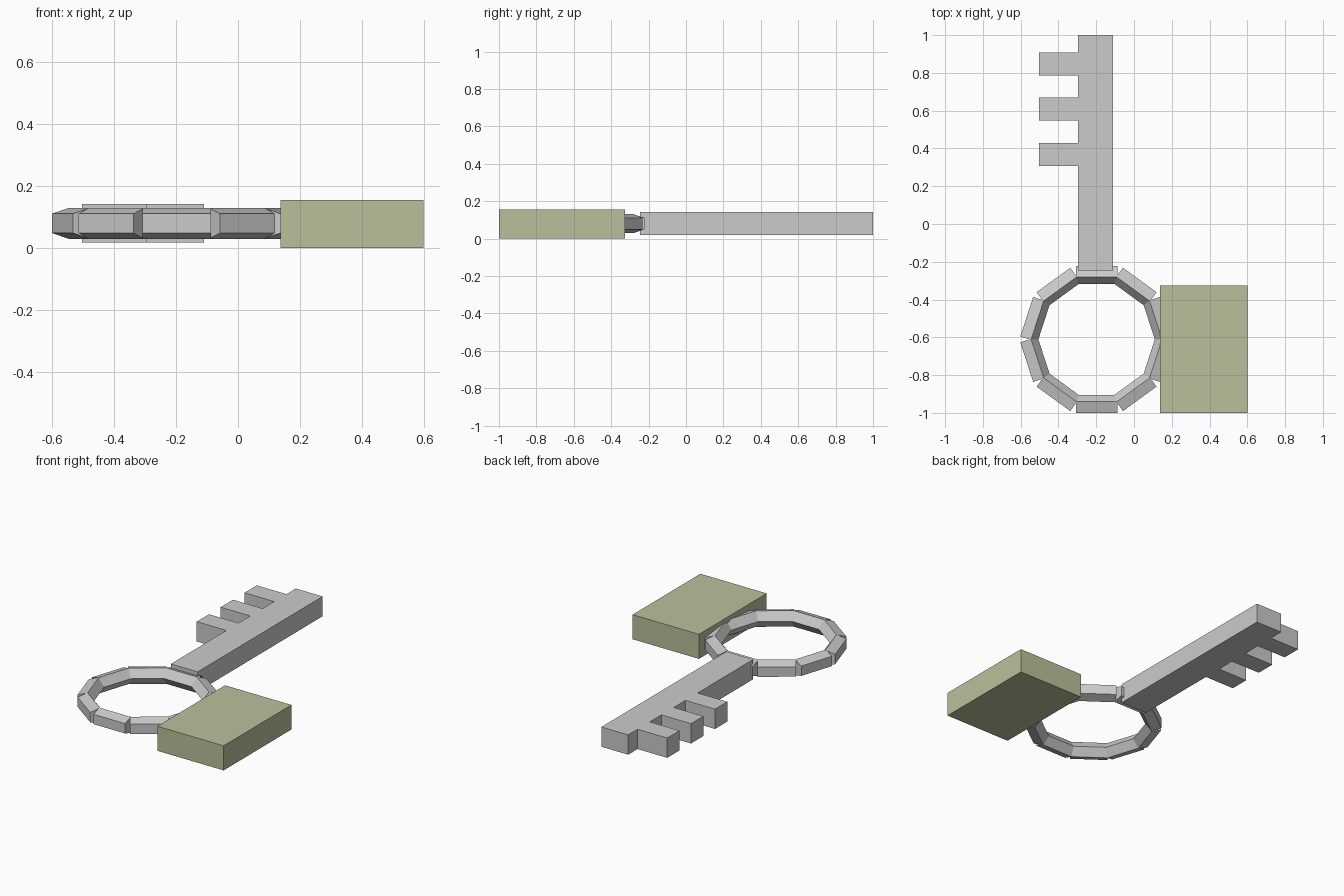
import bpy, bmesh, math
from mathutils import Matrix, Vector

if "Cube" in bpy.data.objects:
    bpy.data.objects.remove(bpy.data.objects["Cube"])


def make_object(name, bm):
    bmesh.ops.recalc_face_normals(bm, faces=bm.faces)
    mesh = bpy.data.meshes.new(name)
    bm.to_mesh(mesh)
    bm.free()
    obj = bpy.data.objects.new(name, mesh)
    bpy.context.collection.objects.link(obj)
    return obj


def extruded(name, outline, z0, z1):
    bm = bmesh.new()
    face = bm.faces.new([bm.verts.new((x, y, z0)) for x, y in outline])
    res = bmesh.ops.extrude_face_region(bm, geom=[face])
    top = [v for v in res["geom"] if isinstance(v, bmesh.types.BMVert)]
    bmesh.ops.translate(bm, verts=top, vec=(0, 0, z1 - z0))
    return make_object(name, bm)


# Key blade: straight shaft with three square teeth on its left edge
outline = [(-0.11, -0.245), (-0.11, 1.0), (-0.297, 1.0)]
for low, high in ((0.785, 0.907), (0.547, 0.67), (0.308, 0.43)):
    outline += [(-0.297, high), (-0.504, high), (-0.504, low), (-0.297, low)]
outline.append((-0.297, -0.245))
extruded("key_blade", outline, 0.018, 0.143)

# Key ring: ten short five-sided bars, flat side outward
SEGMENTS, RADIUS, TUBE, HALF = 10, 0.346, 0.053, 0.11
bm = bmesh.new()
for k in range(SEGMENTS):
    turn = Matrix.Translation((-0.198, -0.611, 0.08)) @ Matrix.Rotation(
        math.radians(18 + 36 * k), 4, "Z")
    ends = []
    for t in (-HALF, HALF):
        ends.append([bm.verts.new(turn @ Vector((
            RADIUS + TUBE * math.cos(math.radians(36 + 72 * i)), t,
            TUBE * math.sin(math.radians(36 + 72 * i))))) for i in range(5)])
    for end in ends:
        bm.faces.new(end)
    for i in range(5):
        j = (i + 1) % 5
        bm.faces.new((ends[0][i], ends[0][j], ends[1][j], ends[1][i]))
make_object("key_ring", bm)

# Key tag: olive block hanging on the side of the ring
tag = extruded("key_tag", [(0.137, -1.0), (0.6, -1.0), (0.6, -0.325), (0.137, -0.325)],
               0.0, 0.155)
olive = bpy.data.materials.new("olive")
olive.diffuse_color = (0.5, 0.53, 0.33, 1)
olive.use_nodes = True
olive.node_tree.nodes["Principled BSDF"].inputs["Base Color"].default_value = olive.diffuse_color
tag.data.materials.append(olive)
